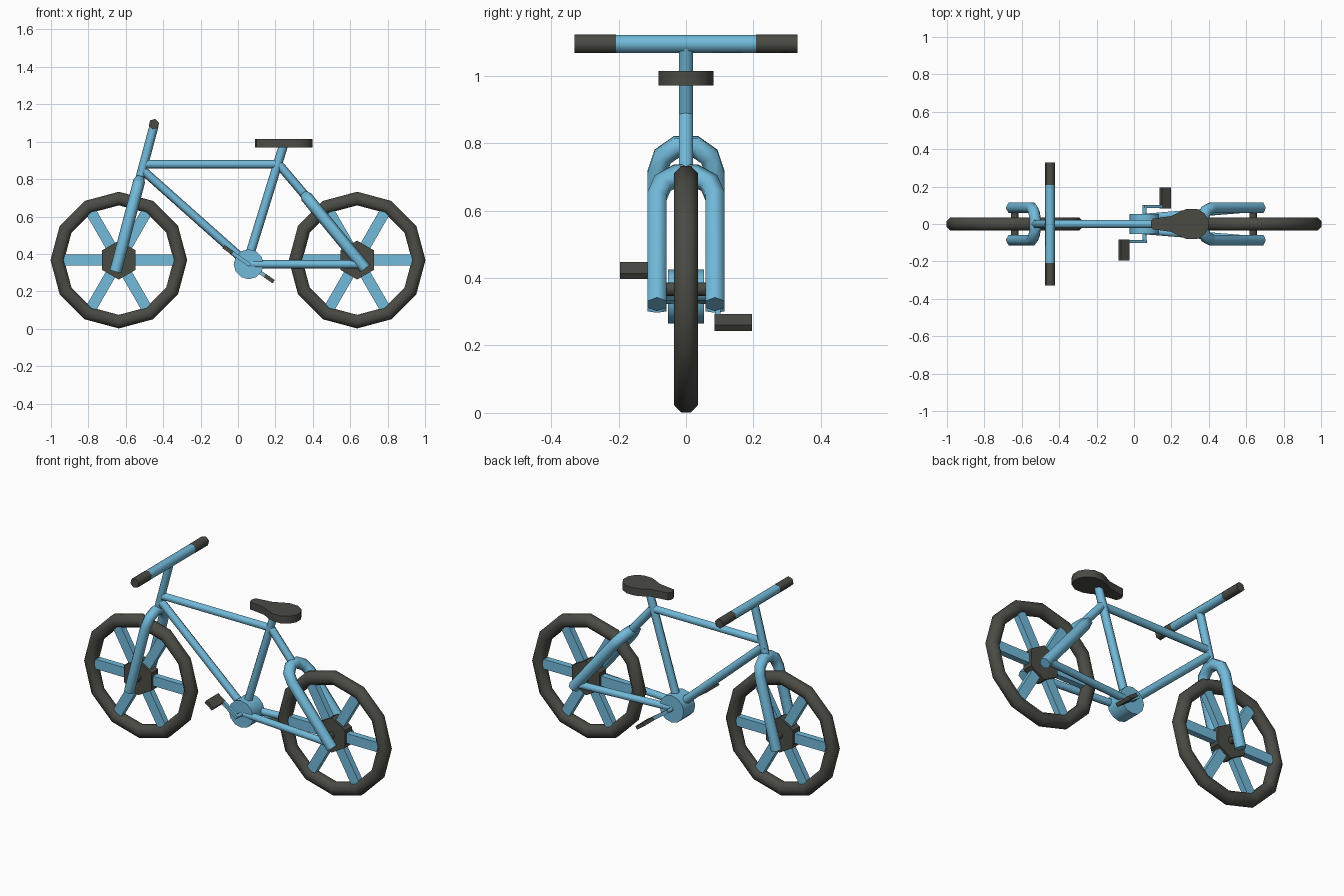
import bpy, bmesh, math
from mathutils import Vector as V

if "Cube" in bpy.data.objects:
    bpy.data.objects.remove(bpy.data.objects["Cube"])

def material(name, rgb):
    m = bpy.data.materials.new(name)
    m.diffuse_color = (*rgb, 1)
    m.use_nodes = True
    m.node_tree.nodes["Principled BSDF"].inputs["Base Color"].default_value = m.diffuse_color
    return m

BLUE = material("light blue paint", (0.17, 0.49, 0.70))
DARK = material("dark rubber", (0.070, 0.070, 0.060))
Y = V((0, 1, 0))

def finish(bm, name, mat, angle):
    bmesh.ops.recalc_face_normals(bm, faces=bm.faces)
    me = bpy.data.meshes.new(name)
    bm.to_mesh(me)
    bm.free()
    me.materials.append(mat)
    if angle:
        me.shade_smooth()
        me.set_sharp_from_angle(angle=math.radians(angle))
    ob = bpy.data.objects.new(name, me)
    bpy.context.collection.objects.link(ob)
    return ob

def sweep(name, pts, r, u, mat, sides=6, turn=0.0, closed=False, angle=65):
    """Sweep a polygon section along pts; u is the fixed section axis."""
    pts = [V(p) for p in pts]
    u = V(u).normalized()
    bm = bmesh.new()
    rings = []
    n = len(pts)
    for i, p in enumerate(pts):
        a = (p - pts[i - 1]).normalized() if (i or closed) else None
        b = (pts[(i + 1) % n] - p).normalized() if (i < n - 1 or closed) else None
        t = ((a or b) + (b or a)).normalized()
        v = t.cross(u).normalized() / t.dot(a or b)
        rings.append([bm.verts.new(p + r * (u * math.cos(k) + v * math.sin(k)))
                      for k in (turn + math.tau * j / sides for j in range(sides))])
    for i in range(n if closed else n - 1):
        A, B = rings[i], rings[(i + 1) % n]
        for j in range(sides):
            k = (j + 1) % sides
            bm.faces.new((A[j], A[k], B[k], B[j]))
    if not closed:
        bm.faces.new(rings[0])
        bm.faces.new(rings[-1])
    return finish(bm, name, mat, angle)

def tube(name, a, b, r, mat=BLUE, **kw):
    """Straight tube in the bike's middle plane, given as (x, z) pairs."""
    a, b = V((a[0], 0, a[1])), V((b[0], 0, b[1]))
    return sweep(name, [a, b], r, (b - a).cross(Y), mat, **kw)

def crossbar(name, x, z, y0, y1, r, mat, u=(0, 0, 1), **kw):
    """Tube running across the bike along y."""
    return sweep(name, [(x, y0, z), (x, y1, z)], r, u, mat, **kw)

def bar(name, centre, along, size, mat):
    """Box with its length along a direction in the xz plane; size = length, y, thickness."""
    d = V((along[0], 0, along[1])).normalized()
    axes = (d, Y, d.cross(Y))
    bm = bmesh.new()
    bmesh.ops.create_cube(bm, size=1)
    for v in bm.verts:
        v.co = V(centre) + sum((ax * s * c for ax, s, c in zip(axes, size, v.co)), V())
    return finish(bm, name, mat, 0)

def fork(name, top, end, r=0.032, w=0.086):
    """Two legs joined by a five-segment arch."""
    top, end = V((top[0], 0, top[1])), V((end[0], 0, end[1]))
    d = (end - top).normalized()
    base = top + d * w * math.sin(math.radians(72))
    arc = [base - d * w * math.sin(a) - Y * w * math.cos(a)
           for a in (math.pi * k / 5 for k in range(6))]
    return sweep(name, [end - Y * w] + arc + [end + Y * w], r, d.cross(Y), BLUE)

# wheels
WZ = 0.367
for side, wx in (("front", -0.637), ("rear", 0.637)):
    ring = [(wx + 0.329 * math.cos(k * math.pi / 6), 0, WZ + 0.329 * math.sin(k * math.pi / 6))
            for k in range(12)]
    sweep(side + "_tyre", ring, 0.038, Y, DARK, sides=8, turn=math.pi / 8, closed=True)
    crossbar(side + "_hub", wx, WZ, -0.031, 0.031, 0.104, DARK, angle=0)
    crossbar(side + "_axle", wx, WZ, -0.075, 0.075, 0.02, DARK, sides=8)
    for k in range(6):
        a = k * math.pi / 3
        c, s = math.cos(a), math.sin(a)
        bar(f"{side}_spoke_{k + 1}", (wx + 0.19 * c, 0, WZ + 0.19 * s), (c, s),
            (0.23, 0.036, 0.058), BLUE)

# frame tubes
fork("front_fork", (-0.528, 0.79), (-0.655, 0.305))
fork("seat_stays", (0.365, 0.705), (0.68, 0.322))
tube("stem", (-0.528, 0.79), (-0.449, 1.085), 0.0245)
tube("top_tube", (-0.503, 0.88), (0.215, 0.88), 0.0235)
tube("down_tube", (-0.52, 0.857), (0.05, 0.35), 0.0235)
tube("seat_tube", (0.05, 0.355), (0.243, 0.98), 0.0245)
tube("stay_bridge", (0.213, 0.885), (0.37, 0.7), 0.0235)
for side, s in (("left", -1), ("right", 1)):
    sweep(side + "_chain_stay", [(0.06, s * 0.036, 0.345), (0.675, s * 0.086, 0.345)],
          0.0225, (0, 0, 1), BLUE)

# handlebar and grips
lean = (0.258, 0, 0.966)
crossbar("handlebar", -0.449, 1.094, -0.21, 0.21, 0.028, BLUE, lean)
for side, s in (("left", -1), ("right", 1)):
    crossbar(side + "_grip", -0.449, 1.094, s * 0.208, s * 0.33, 0.0287, DARK, lean)

# crank set and pedals
BX, BZ = 0.057, 0.345
crossbar("bottom_bracket", BX, BZ, -0.054, 0.054, 0.08, BLUE, sides=12)
crossbar("crank_axle", BX, BZ, -0.1, 0.1, 0.012, BLUE)
for side, s in (("left", -1), ("right", 1)):
    dx, dz = s * 0.11, -s * 0.077
    bar(side + "_crank_arm", (BX + dx * 0.45, s * 0.094, BZ + dz * 0.45), (dx, dz),
        (0.135, 0.017, 0.02), BLUE)
    bar(side + "_pedal", (BX + dx, s * 0.14, BZ + dz), (dx, dz),
        (0.058, 0.112, 0.021), DARK)

# seat: half outline mirrored, then extruded
half = [(0.09, 0.012), (0.1, 0.028), (0.2, 0.042), (0.246, 0.066), (0.283, 0.081),
        (0.337, 0.081), (0.378, 0.056), (0.398, 0.022)]
bm = bmesh.new()
outline = half + [(x, -y) for x, y in reversed(half)]
face = bm.faces.new([bm.verts.new((x, y, 0.97)) for x, y in outline])
top = bmesh.ops.extrude_face_region(bm, geom=[face])["geom"]
bmesh.ops.translate(bm, vec=(0, 0, 0.044), verts=[g for g in top if isinstance(g, bmesh.types.BMVert)])
finish(bm, "seat", DARK, 35)
